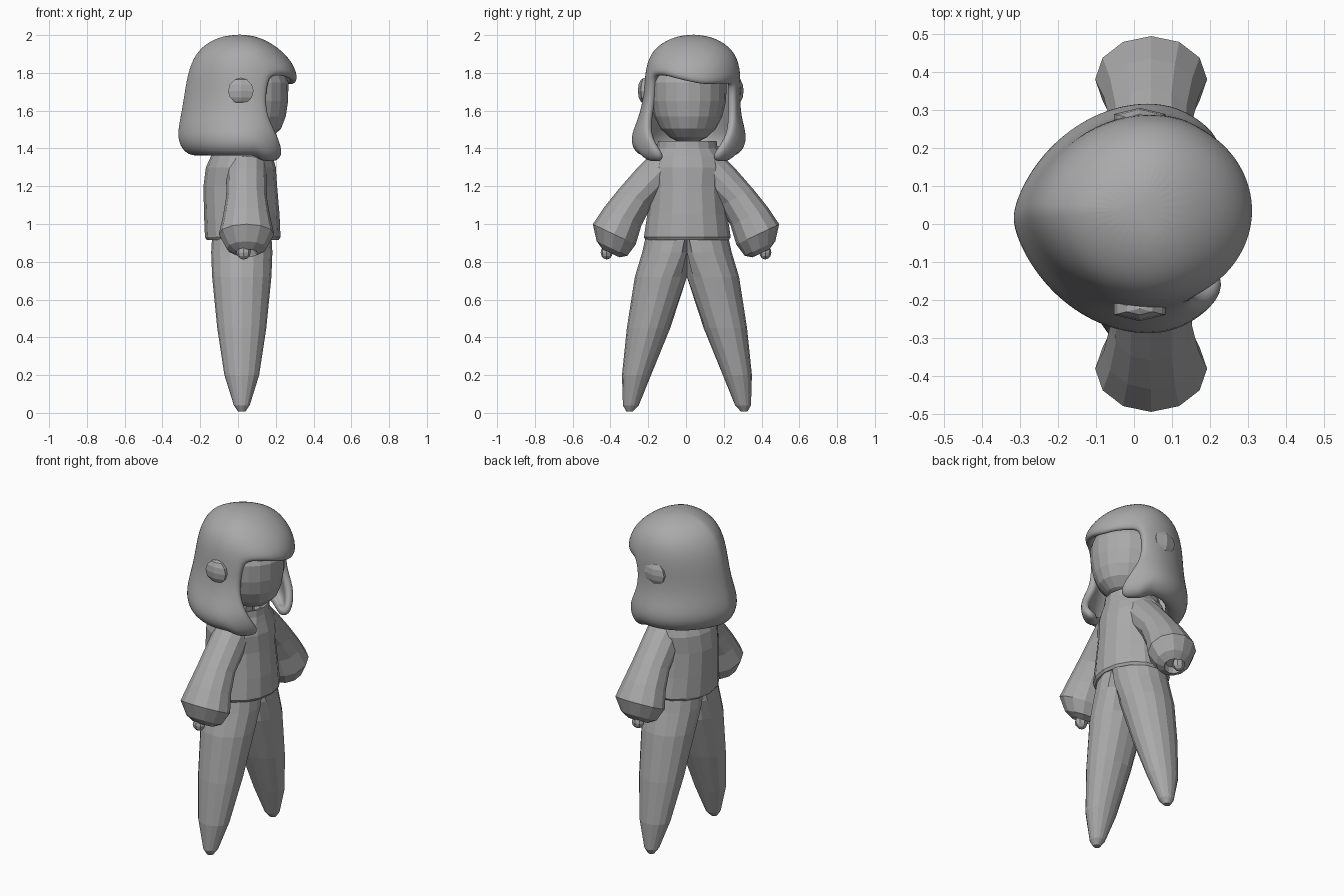
import bpy, bmesh
from math import sin, cos, pi
from mathutils import Vector

cube = bpy.data.objects.get("Cube")
if cube:
    bpy.data.objects.remove(cube)

GREY = (0.4, 0.4, 0.4, 1)
mat = bpy.data.materials.new("plain grey")
mat.use_nodes = True
mat.diffuse_color = GREY
mat.node_tree.nodes["Principled BSDF"].inputs["Base Color"].default_value = GREY


def finish(name, bm, smooth=False):
    bmesh.ops.recalc_face_normals(bm, faces=bm.faces)
    for f in bm.faces:
        f.smooth = smooth
    mesh = bpy.data.meshes.new(name)
    bm.to_mesh(mesh)
    bm.free()
    mesh.materials.append(mat)
    ob = bpy.data.objects.new(name, mesh)
    bpy.context.collection.objects.link(ob)
    return ob


def loft(name, rings):
    """Skin a list of equal-sized point rings into a capped, flat-shaded tube."""
    bm = bmesh.new()
    vs = [[bm.verts.new(p) for p in r] for r in rings]
    n = len(vs[0])
    for a, b in zip(vs, vs[1:]):
        for i in range(n):
            j = (i + 1) % n
            bm.faces.new((a[i], a[j], b[j], b[i]))
    bm.faces.new(vs[0])
    bm.faces.new(vs[-1])
    return finish(name, bm)


def ring(centre, u, v, n):
    return [Vector(centre) + Vector(u) * cos(2 * pi * i / n)
            + Vector(v) * sin(2 * pi * i / n) for i in range(n)]


def upright(name, rows, y, n):
    """Loft of level ellipses given as (z, x centre, half x, half y)."""
    return loft(name, [ring((x, y, z), (hx, 0, 0), (0, hy, 0), n) for z, x, hx, hy in rows])


def ball(name, centre, size, seg, rows):
    bm = bmesh.new()
    bmesh.ops.create_uvsphere(bm, u_segments=seg, v_segments=rows, radius=1)
    for v in bm.verts:
        v.co = Vector(centre) + v.co * Vector(size)
    return finish(name, bm)


# Sweater with a turned-in hem and an open collar, neck and head
upright("sweater", [(.95, .02, .16, .19), (.915, .025, .19, .22), (.93, .025, .2, .23),
                    (1.05, .02, .2, .212), (1.2, .012, .195, .198), (1.3, .015, .185, .21),
                    (1.36, .02, .163, .195), (1.4, .02, .155, .16), (1.44, .022, .15, .155),
                    (1.435, .022, .13, .135), (1.37, .022, .12, .12)], .007, 16)
upright("neck", [(1.35, .02, .07, .07), (1.52, .02, .07, .07)], .01, 10)
upright("head", [(1.435, .05, .06, .05), (1.46, .05, .13, .1), (1.505, .05, .178, .147),
                 (1.57, .05, .203, .18), (1.65, .05, .215, .2), (1.75, .05, .217, .203),
                 (1.84, .05, .18, .17), (1.9, .05, .08, .08)], .012, 20)

# Sleeves (y, z, half width, half depth) and legs (y, z, half y, half x)
sleeve = [(.05, 1.3, .07, .08), (.1, 1.315, .105, .105), (.165, 1.25, .105, .105),
          (.27, 1.14, .098, .108), (.335, 1.04, .11, .125), (.38, .945, .126, .147),
          (.392, .87, .09, .105), (.397, .845, .05, .06), (.388, .875, .035, .04)]
leg = [(.303, .008, .018, .02), (.297, .04, .042, .042), (.267, .2, .077, .092),
       (.203, .45, .115, .13), (.133, .72, .143, .157), (.085, .85, .152, .162),
       (.055, .97, .155, .155)]
for side, s in (("left", 1), ("right", -1)):
    loft(side + "_sleeve", [ring((.045, s * y, z), (0, s * .9 * w, .43 * w), (d, 0, 0), 12)
                            for y, z, w, d in sleeve])
    rings = [ring((.02, y, z), (0, hy, 0), (hx, 0, 0), 16) for y, z, hy, hx in leg]
    # the legs meet in a flat seam on the centre line
    loft(side + "_leg", [[(p.x, s * max(p.y, 0) + .005, p.z) for p in r] for r in rings])
    ball(side + "_hand", (.03, s * .42, .85), (.038, .032, .038), 8, 6)

# Ear studs showing through the hair
for side, y in (("left", .272), ("right", -.222)):
    ball(side + "_ear", (.015, y, 1.705), (.078, .033, .068), 6, 6)

# Hair shell: (z, back, front, half width, y centre, angle of the face opening edge)
hair = [(1.992, .1, .11, .1, .037, 1.1), (1.94, .197, .21, .2, .037, 1.1),
        (1.855, .25, .295, .247, .037, 1.1), (1.755, .275, .325, .256, .035, 1.1),
        (1.67, .287, .29, .257, .03, 1.1), (1.57, .305, .29, .272, .022, 1.05),
        (1.47, .325, .3, .312, .015, .8), (1.4, .305, .29, .3, .012, .57),
        (1.355, .25, .25, .25, .012, .57), (1.37, .16, .2, .2, .012, .75)]
COLS, EDGE, FRINGE, CENTRE = 32, 5, 3, .04
bm = bmesh.new()
grid = []
for r, (z, back, front, w, yc, edge) in enumerate(hair):
    row = []
    for c in range(COLS):
        k = c if c <= COLS // 2 else c - COLS
        m = abs(k)
        # columns are squeezed so that the edge column follows the face opening
        t = edge * m / EDGE if m <= EDGE else edge + (pi - edge) * (m - EDGE) / (COLS / 2 - EDGE)
        s = 1 if k >= 0 else -1
        reach = front - CENTRE if t < pi / 2 else back + CENTRE
        x = CENTRE + cos(t) * reach
        # the back of the hair narrows to a soft ridge
        y = yc + s * w * abs(sin(t)) ** (1 if t < pi / 2 else 1.3)
        zz = z
        if r == FRINGE and m <= EDGE:
            zz += .045 * max(0, 1 - abs(k + 3.5) / 3.5) - .012 * (k > 0)   # swept fringe
        if r >= FRINGE + 4 and t < 1.2:
            zz -= .03                                           # hanging side locks
        row.append(bm.verts.new((x, y, zz)))
    grid.append(row)
top = bm.verts.new((.01, .04, 2.004))
for c in range(COLS):
    d = (c + 1) % COLS
    bm.faces.new((top, grid[0][c], grid[0][d]))
    in_window = c < EDGE or c >= COLS - EDGE
    for r in range(FRINGE if in_window else len(grid) - 1):
        bm.faces.new((grid[r][c], grid[r + 1][c], grid[r + 1][d], grid[r][d]))
bmesh.ops.delete(bm, geom=[v for v in bm.verts if not v.link_faces], context='VERTS')
shell = finish("hair", bm, True)
solid = shell.modifiers.new("thickness", 'SOLIDIFY')
solid.thickness = .05
solid.offset = -1
sub = shell.modifiers.new("smooth", 'SUBSURF')
sub.levels = sub.render_levels = 2
